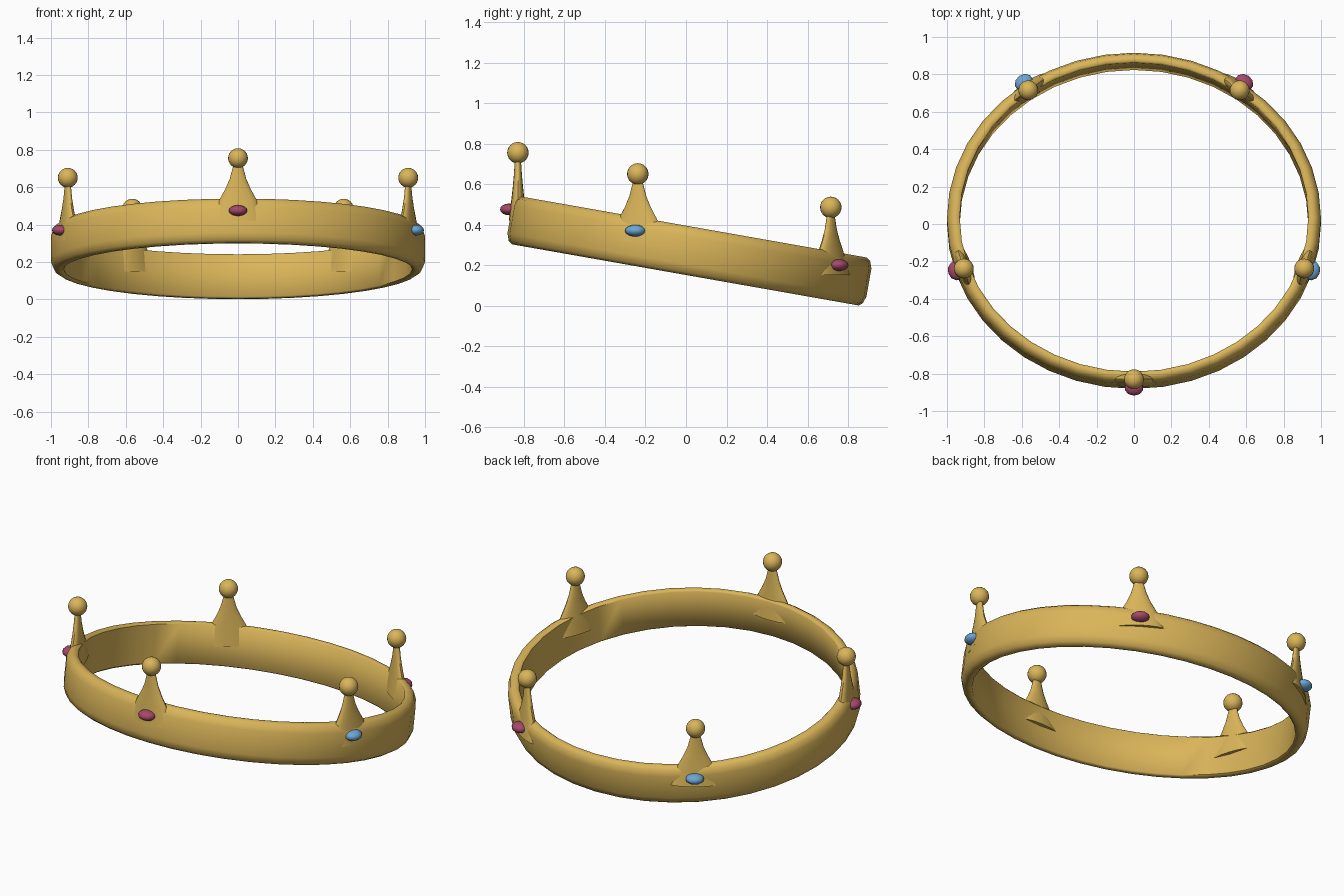
import bpy, bmesh, math
from mathutils import Matrix, Vector

if "Cube" in bpy.data.objects:
    bpy.data.objects.remove(bpy.data.objects["Cube"])


def material(name, rgb):
    m = bpy.data.materials.new(name)
    m.diffuse_color = (*rgb, 1)
    m.use_nodes = True
    m.node_tree.nodes["Principled BSDF"].inputs["Base Color"].default_value = m.diffuse_color
    return m


GOLD = material("gold", (0.70, 0.46, 0.10))
RED = material("red gem", (0.37, 0.065, 0.14))
BLUE = material("blue gem", (0.15, 0.38, 0.65))


def finish(bm, name, mat, angle=40):
    bmesh.ops.recalc_face_normals(bm, faces=bm.faces)
    mesh = bpy.data.meshes.new(name)
    bm.to_mesh(mesh)
    bm.free()
    ob = bpy.data.objects.new(name, mesh)
    bpy.context.collection.objects.link(ob)
    mesh.materials.append(mat)
    bpy.ops.object.select_all(action='DESELECT')
    ob.select_set(True)
    bpy.context.view_layer.objects.active = ob
    bpy.ops.object.shade_smooth_by_angle(angle=math.radians(angle))
    return ob


def loft(bm, rings, closed):
    """Join equal rings of points with quads; cap the ends unless closed."""
    loops = [[bm.verts.new(p) for p in ring] for ring in rings]
    n = len(loops[0])
    for i in range(len(loops) if closed else len(loops) - 1):
        a, b = loops[i], loops[(i + 1) % len(loops)]
        for j in range(n):
            k = (j + 1) % n
            bm.faces.new((a[j], a[k], b[k], b[j]))
    if not closed:
        bm.faces.new(loops[0])
        bm.faces.new(loops[-1])


def ellipse(a, b, z, n):
    return [(a * math.cos(2 * math.pi * i / n), b * math.sin(2 * math.pi * i / n), z)
            for i in range(n)]


# Tilted oval band with rounded outer rims
profile = [(0.932, -0.112), (0.942, -0.12), (0.965, -0.12), (0.986, -0.106), (1.0, -0.07),
           (1.0, 0.07), (0.986, 0.106), (0.965, 0.12), (0.942, 0.12), (0.932, 0.112)]
bm = bmesh.new()
loft(bm, [ellipse(r, r * 0.9, h, 40) for r, h in profile], True)
bm.transform(Matrix.Translation((0, 0.017, 0.27)) @ Matrix.Rotation(math.radians(-10), 4, 'X'))
finish(bm, "band", GOLD, 50)


def spike(name, ball, turn, gem, gem_mat):
    place = Matrix.Translation(ball) @ Matrix.Rotation(math.radians(turn), 4, 'Z')
    # Flattened, flared point standing in the band
    bm = bmesh.new()
    rings = [(0.145, 0.045, -0.335), (0.098, 0.031, -0.22), (0.068, 0.025, -0.165),
             (0.044, 0.02, -0.11), (0.02, 0.014, -0.02)]
    loft(bm, [ellipse(a, b, z, 16) for a, b, z in rings], False)
    bm.transform(place)
    finish(bm, name + "_point", GOLD)
    # Ball on the tip
    bm = bmesh.new()
    bmesh.ops.create_uvsphere(bm, u_segments=20, v_segments=12, radius=0.053)
    bm.transform(place)
    finish(bm, name + "_ball", GOLD)
    # Oval gem on the outer face
    bm = bmesh.new()
    bmesh.ops.create_uvsphere(bm, u_segments=10, v_segments=8, radius=1)
    bm.transform(Matrix.Translation(gem) @ Matrix.Rotation(math.radians(turn), 4, 'Z')
                 @ Matrix.Diagonal((0.052, 0.045, 0.029, 1)))
    finish(bm, name + "_gem", gem_mat)


spike("front", Vector((0, -0.83, 0.755)), 0, (0, -0.873, 0.475), RED)
for side, sx, side_mat, back_mat in (("right", 1, BLUE, RED), ("left", -1, RED, BLUE)):
    spike(side + "_side", Vector((0.91 * sx, -0.238, 0.65)), 72 * sx,
          (0.95 * sx, -0.25, 0.37), side_mat)
    spike(side + "_back", Vector((0.565 * sx, 0.715, 0.485)), 144 * sx,
          (0.588 * sx, 0.755, 0.2), back_mat)
